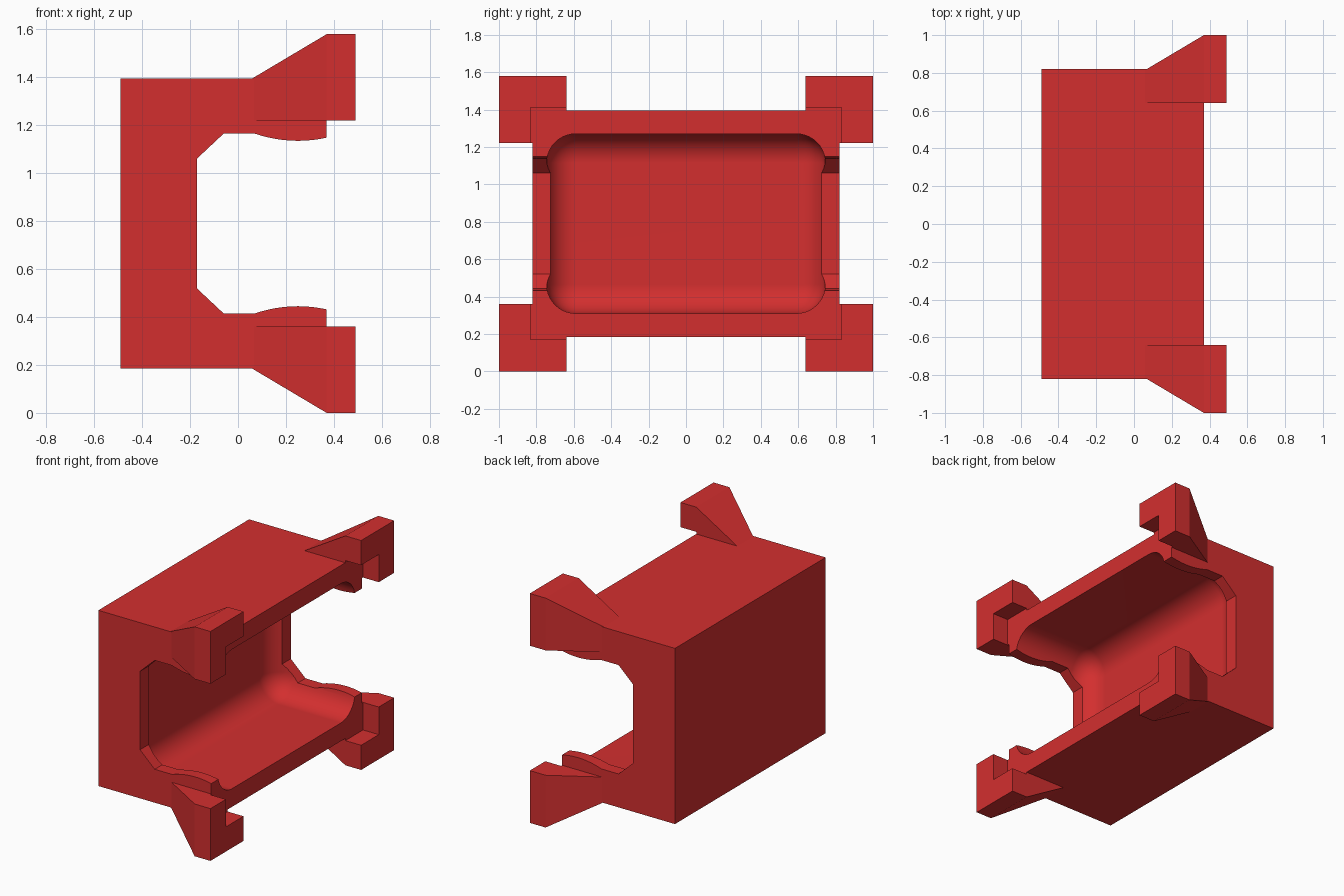
import bpy, bmesh
from mathutils import Vector

if "Cube" in bpy.data.objects:
    bpy.data.objects.remove(bpy.data.objects["Cube"])

MID = 0.79          # height of the horizontal symmetry plane
red = bpy.data.materials.new("red")
red.diffuse_color = (0.651, 0.028, 0.028, 1)
red.use_nodes = True
red.node_tree.nodes["Principled BSDF"].inputs["Base Color"].default_value = red.diffuse_color


def make(name, bm):
    bmesh.ops.recalc_face_normals(bm, faces=bm.faces[:])
    me = bpy.data.meshes.new(name)
    bm.to_mesh(me)
    bm.free()
    me.materials.append(red)
    ob = bpy.data.objects.new(name, me)
    bpy.context.collection.objects.link(ob)
    return ob


def loft(name, rings):
    """Solid skinned over matching rings of points."""
    bm = bmesh.new()
    loops = [[bm.verts.new(p) for p in r] for r in rings]
    n = len(loops[0])
    for a, b in zip(loops, loops[1:]):
        for i in range(n):
            j = (i + 1) % n
            bm.faces.new((a[i], a[j], b[j], b[i]))
    bm.faces.new(loops[0])
    bm.faces.new(loops[-1])
    return make(name, bm)


def section(x, y0, y1, z0, z1):
    return [(x, y0, z0), (x, y1, z0), (x, y1, z1), (x, y0, z1)]


def box(name, x0, x1, hy, hz):
    return loft(name, [section(x, -hy, hy, MID - hz, MID + hz) for x in (x0, x1)])


def combine(target, other, op):
    m = target.modifiers.new(op, 'BOOLEAN')
    m.operation, m.solver, m.object = op, 'EXACT', other
    bpy.context.view_layer.objects.active = target
    bpy.ops.object.modifier_apply(modifier=m.name)
    bpy.data.objects.remove(other)


# main block
housing = box("housing", -0.49, 0.43, 0.82, 0.605)

# flared corner brackets
for sy in (-1, 1):
    for sz in (-1, 1):
        rings = []
        for x, grow in ((0.0, -0.04), (0.37, 0.18), (0.49, 0.18)):
            rings.append(section(x, sy * 0.64, sy * (0.82 + grow),
                                 MID + sz * 0.43, MID + sz * (0.61 + grow)))
        combine(housing, loft("bracket", rings), 'UNION')

# flat front opening that leaves L-shaped bracket ends
combine(housing, box("front_trim", 0.37, 0.7, 0.832, 0.62), 'DIFFERENCE')

# rounded cavity open to the front
cavity = box("cavity_cutter", -0.25, 0.8, 0.745, 0.48)
bm = bmesh.new()
bm.from_mesh(cavity.data)
edges = [e for e in bm.edges if min(v.co.x for v in e.verts) < 0.7]
bmesh.ops.bevel(bm, geom=edges, offset=0.155, segments=10, profile=0.5, affect='EDGES')
bm.to_mesh(cavity.data)
bm.free()
combine(housing, cavity, 'DIFFERENCE')

# side windows with chamfered corners and a bowed lip
top = [(-0.172, 0.27), (-0.06, 0.375), (0.07, 0.375)]
for i in range(1, 12):
    x = 0.07 + 0.03 * i
    top.append((x, 0.345 + 0.926 * (x - 0.25) ** 2))
top.append((0.7, top[-1][1]))
profile = [(x, MID + h) for x, h in top] + [(x, MID - h) for x, h in reversed(top)]
window = loft("window_cutter", [[(x, y, z) for x, z in profile] for y in (-1.2, 1.2)])
combine(housing, window, 'DIFFERENCE')

# smooth the cavity, keep the outer edges crisp
bpy.ops.object.select_all(action='DESELECT')
housing.select_set(True)
bpy.context.view_layer.objects.active = housing
bpy.ops.object.shade_smooth_by_angle(angle=0.42)
wn = housing.modifiers.new("weighted", 'WEIGHTED_NORMAL')
wn.keep_sharp = True
